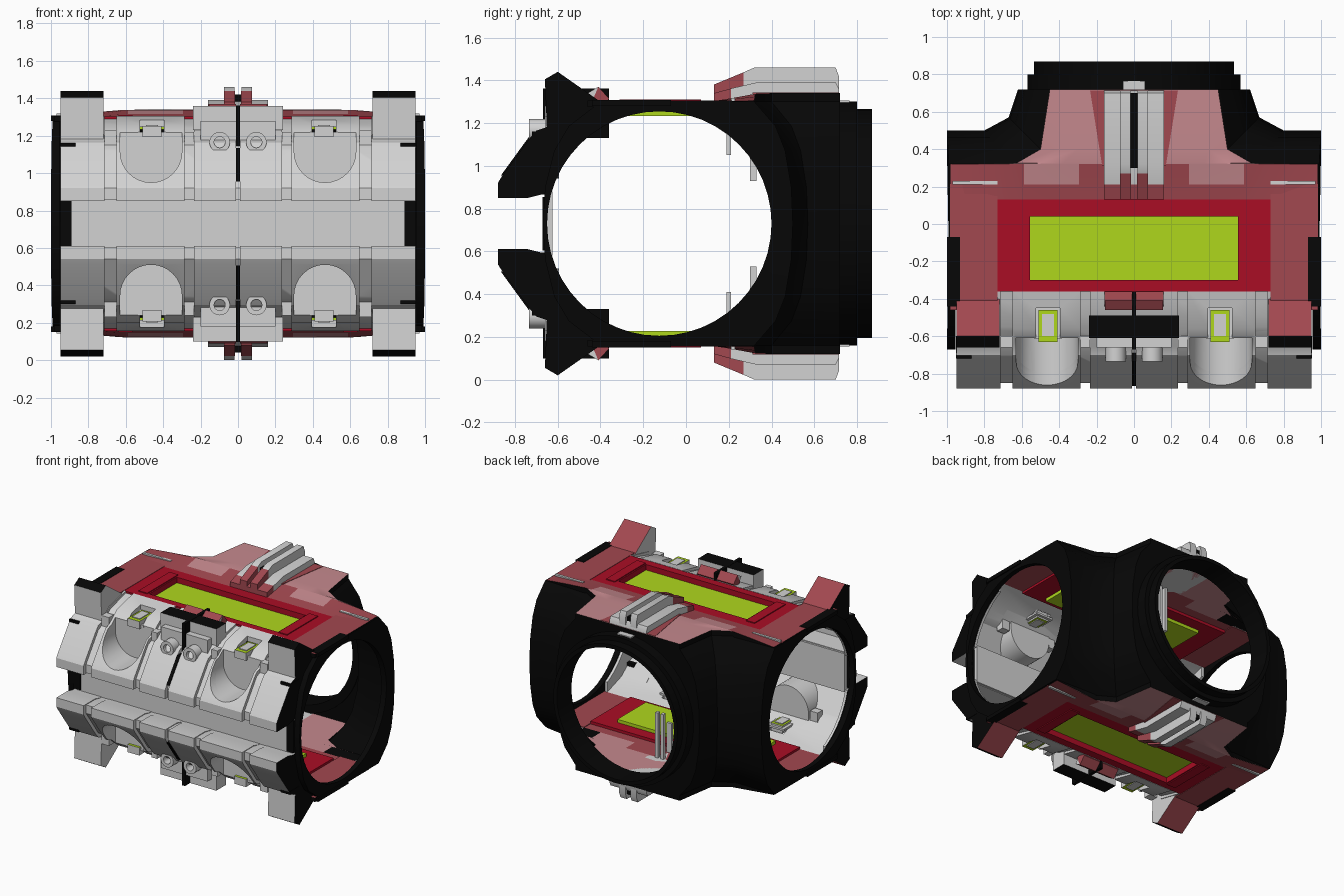
import bpy, bmesh, math

if "Cube" in bpy.data.objects:
    bpy.data.objects.remove(bpy.data.objects["Cube"])

ZC = 0.73          # mid height; parts are modelled relative to it
TY = -0.125        # y of the cross tunnel axis


def material(name, rgb):
    m = bpy.data.materials.new(name)
    m.diffuse_color = (*rgb, 1)
    m.use_nodes = True
    m.node_tree.nodes["Principled BSDF"].inputs["Base Color"].default_value = m.diffuse_color
    return m


BLACK, GREY, CRIMSON, RED, PINK, LIME = range(6)
MATS = [material("black", (0.002, 0.002, 0.002)), material("light_grey", (0.65, 0.65, 0.65)),
        material("crimson", (0.40, 0.004, 0.018)), material("dull_red", (0.36, 0.065, 0.08)),
        material("pink", (0.56, 0.25, 0.27)), material("lime", (0.43, 0.68, 0.012))]
AXES = {'x': lambda p, t: (t, p[0], p[1]), 'y': lambda p, t: (p[0], t, p[1]),
        'z': lambda p, t: (p[0], p[1], t)}


def finish(name, bm, color=GREY, mirror="", cuts=(), rule=None):
    """Turn a bmesh into an object: cut it, colour it, mirror it."""
    bmesh.ops.recalc_face_normals(bm, faces=bm.faces)
    me = bpy.data.meshes.new(name)
    bm.to_mesh(me)
    bm.free()
    ob = bpy.data.objects.new(name, me)
    bpy.context.collection.objects.link(ob)
    ob.location.z = ZC
    for c in cuts:
        mod = ob.modifiers.new("cut", 'BOOLEAN')
        mod.operation, mod.solver, mod.object = 'DIFFERENCE', 'EXACT', c
    if cuts:
        bpy.context.view_layer.update()
        dg = bpy.context.evaluated_depsgraph_get()
        me = bpy.data.meshes.new_from_object(ob.evaluated_get(dg))
        ob.modifiers.clear()
        ob.data = me
    me.materials.clear()
    for m in MATS:
        me.materials.append(m)
    for p in me.polygons:
        p.material_index = rule(p.center, p.normal) if rule else color
        p.use_smooth = True
    me.set_sharp_from_angle(angle=math.radians(30))
    if mirror:
        mod = ob.modifiers.new("mirror", 'MIRROR')
        mod.use_axis = ['x' in mirror, 'y' in mirror, 'z' in mirror]
        mod.use_mirror_merge = False
    return ob


def prism(name, pts, a, b, axis='x', **kw):
    """Extrude a profile along an axis; points are the other two coordinates."""
    bm = bmesh.new()
    lo = [bm.verts.new(AXES[axis](p, a)) for p in pts]
    hi = [bm.verts.new(AXES[axis](p, b)) for p in pts]
    bm.faces.new(lo)
    bm.faces.new(hi)
    for i in range(len(pts)):
        j = (i + 1) % len(pts)
        bm.faces.new((lo[i], lo[j], hi[j], hi[i]))
    return finish(name, bm, **kw)


def box(name, x0, x1, y0, y1, z0, z1, **kw):
    return prism(name, [(y0, z0), (y1, z0), (y1, z1), (y0, z1)], x0, x1, **kw)


def loft(name, mid, top, tip, **kw):
    """Stack half plan outlines from mid height (mid) to top and bottom (top)."""
    bm = bmesh.new()
    loops = []
    half = [(tip, 1), (0.8, 0.45), (0.6, 0.2), (0.3, 0.04)]
    for s, f in [(-s, f) for s, f in half] + [(0, 0)] + half[::-1]:
        row = [(p[0] + (q[0] - p[0]) * f, p[1] + (q[1] - p[1]) * f) for p, q in zip(mid, top)]
        row += [(-x, y) for x, y in reversed(row)]
        loops.append([bm.verts.new((x, y, 0.57 * s)) for x, y in row])
    bm.faces.new(loops[0])
    bm.faces.new(loops[-1])
    for A, B in zip(loops, loops[1:]):
        for i in range(len(A)):
            j = (i + 1) % len(A)
            bm.faces.new((A[i], A[j], B[j], B[i]))
    return finish(name, bm, **kw)


def arc(cx, r, a0, a1, n, cz=0):
    """Points on an arc; angles in degrees from straight up."""
    A = [math.radians(a0 + (a1 - a0) * i / n) for i in range(n + 1)]
    return [(cx + r * math.sin(t), cz + r * math.cos(t)) for t in A]


def circle(cx, r, n=48, cz=0):
    return arc(cx, r, 0, 360 - 360 / n, n - 1, cz)


def cutter(ob):
    ob.hide_render = True
    ob.display_type = 'WIRE'
    return ob


# front armour profiles: outer skin, then inner skin
skin = [(-0.68, 0.135), (-0.74, 0.12), (-0.88, 0.12), (-0.88, 0.19), (-0.865, 0.215), (-0.73, 0.40),
        (-0.70, 0.435), (-0.655, 0.45), (-0.56, 0.53), (-0.36, 0.575)]
prof = skin + [(-0.36, 0.55), (-0.55, 0.49), (-0.64, 0.415), (-0.69, 0.40), (-0.825, 0.20),
               (-0.825, 0.15), (-0.64, 0.15), (-0.64, 0.135)]
inset = [(-0.85, 0.125), (-0.85, 0.19), (-0.70, 0.40), (-0.64, 0.43), (-0.55, 0.51), (-0.36, 0.56),
         (-0.36, 0.545), (-0.545, 0.485), (-0.625, 0.41), (-0.675, 0.39), (-0.815, 0.195),
         (-0.815, 0.155), (-0.64, 0.155), (-0.64, 0.137), (-0.68, 0.137), (-0.74, 0.125)]

# cutters
cross_bore = cutter(prism("cross_bore_cutter", circle(TY, 0.525), -1.2, 1.2))
back_bore = cutter(prism("back_bore_cutter", circle(0, 0.505), 0.5, 1.2, 'y'))
front_gap = cutter(box("front_gap_cutter", -0.93, 0.93, -1.2, -0.36, -1, 1))
scoop_u = [(0.63, 1.0), (0.30, 1.0)] + arc(0.465, 0.165, 270, 90, 16, 0.385)
scoop = cutter(prism("scoop_cutter", scoop_u, -1.3, -0.61, 'y'))
nub_pit = cutter(box("nub_pit_cutter", 0.395, 0.525, -0.7, -0.45, 0.48, 1))
outside = cutter(prism("outside_cutter", skin + [(-0.36, 1), (-1.2, 1), (-1.2, 0.12)], 0.1, 0.8))
ring_hole = cutter(prism("ring_hole_cutter", circle(0.098, 0.03, 20, 0.435), -0.75, -0.665, 'y'))
hollow = cutter(loft("hollow_cutter",
                     [(0.955, -1), (0.955, 0.48), (0.79, 0.48), (0.655, 0.55), (0.60, 0.70)],
                     [(0.955, -1), (0.955, 0.30), (0.63, 0.30), (0.48, 0.38), (0.43, 0.70)], 1.04))

# thin-walled tunnel body with flanged openings, open under the roof plates
loft("tunnel_body", [(1, -0.67), (1, 0.5), (0.8, 0.5), (0.67, 0.57), (0.62, 0.72)],
     [(0.99, -0.4), (0.99, 0.32), (0.64, 0.32), (0.5, 0.4), (0.45, 0.72)], 1,
     color=BLACK, cuts=(hollow, cross_bore, back_bore, front_gap))

# stepped collar round the back opening
for nm, r, a, b in (("back_collar", 0.57, 0.69, 0.80), ("back_lip", 0.535, 0.78, 0.87)):
    prism(nm, circle(0, r), a, b, 'y', color=BLACK, cuts=(back_bore,))


def deck_colour(c, n):
    if abs(n.z) < 0.5 or (n.z < 0 and c.y > 0.2 and abs(c.x) > 0.6):
        return BLACK
    near_edge = c.y < 0.3 and (abs(c.x) > 0.6 or abs(c.x) < 0.2)
    return RED if c.y < 0.2 or near_edge else PINK


# roof deck: flared, rising gently toward the back
bm = bmesh.new()
grid = []
fr = [-1, -0.8, -0.6, -0.3, 0, 0.3, 0.6, 0.8, 1]
ramp = lambda v: max(0.0, min(1.0, v))
for y, w in [(0.13, 0.98), (0.21, 0.98), (0.32, 0.98), (0.325, 0.63), (0.40, 0.5), (0.72, 0.45)]:
    grid.append([(x * w, y, 0.573 + 0.037 * ramp((y - 0.14) / 0.2) * ramp((1 - abs(x * w)) / 0.35))
                 for x in fr])
up = [[bm.verts.new(p) for p in r] for r in grid]
dn = [[bm.verts.new((p[0], p[1], 0.55)) for p in r] for r in grid]
R, C = len(grid), len(fr)
for i in range(R - 1):
    for j in range(C - 1):
        for g in (up, dn):
            bm.faces.new((g[i][j], g[i][j + 1], g[i + 1][j + 1], g[i + 1][j]))
rim = ([(0, j) for j in range(C)] + [(i, C - 1) for i in range(1, R)]
       + [(R - 1, j) for j in range(C - 2, -1, -1)] + [(i, 0) for i in range(R - 2, 0, -1)])
for (a, b), (c, d) in zip(rim, rim[1:] + rim[:1]):
    bm.faces.new((up[a][b], up[c][d], dn[c][d], dn[a][b]))
finish("roof_deck", bm, mirror="z", rule=deck_colour)
prism("deck_wedge", [(0.155, 0.31), (0.17, 0.31), (0.235, 0.715), (0.155, 0.715)], 0.606, 0.613,
      'z', color=RED, mirror="xz")

# window frame, with raised side strips, and the panel in it
for nm, y0, y1 in (("frame_front", -0.36, -0.30), ("frame_back", 0.04, 0.135)):
    box(nm, -0.73, 0.73, y0, y1, 0.528, 0.573, color=CRIMSON, mirror="z")
box("frame_side", 0.555, 0.73, -0.30, 0.04, 0.528, 0.573, color=CRIMSON, mirror="xz")
box("frame_strip", 0.565, 0.64, -0.31, 0.07, 0.56, 0.58, color=CRIMSON, mirror="xz")
box("window_panel", -0.56, 0.56, -0.305, 0.045, 0.503, 0.53, color=LIME, mirror="z")

# side arms of the roof with end trims
box("roof_arm", 0.73, 0.985, -0.46, 0.215, 0.545, 0.576, mirror="xz",
    rule=lambda c, n: BLACK if n.x > 0.9 or n.y < -0.9 else RED)
box("arm_trim", 0.73, 0.97, 0.21, 0.23, 0.55, 0.588, mirror="xz")
box("arm_notch", 0.93, 1.0, -0.44, -0.07, 0.55, 0.579, color=BLACK, mirror="xz")

# corner posts
prism("corner_post", [(-0.65, 0.42), (-0.66, 0.675), (-0.60, 0.71), (-0.40, 0.57), (-0.40, 0.54),
                      (-0.52, 0.50), (-0.62, 0.42)],
      0.72, 0.95, mirror="xz", rule=lambda c, n: BLACK if n.x > 0.9 or (n.z > 0.4 and n.y < 0)
      else RED if n.z > 0.4 else GREY)
box("post_notch", 0.87, 0.953, -0.72, -0.60, 0.405, 0.43, color=BLACK, mirror="xz")

# front armour: recessed backing with raised panels, scooped in the middle ones
prism("armour_backing", inset, 0, 0.94, mirror="xz", cuts=(scoop, nub_pit))
for nm, a, b in (("centre_panel", 0.012, 0.235), ("scooped_panel", 0.285, 0.65),
                 ("end_panel", 0.715, 0.94)):
    prism(nm, prof, a, b, mirror="xz", cuts=(scoop, nub_pit) if nm == "scooped_panel" else ())
prism("armour_end_cap", skin + [(-0.36, 0.40), (-0.60, 0.135)], 0.93, 0.95, mirror="xz",
      cuts=(cross_bore,), rule=lambda c, n: BLACK if n.x > 0.9 else GREY)
prism("scoop_shell", [(0.64, 0.49), (0.29, 0.49)] + arc(0.465, 0.175, 270, 90, 16, 0.385),
      -0.85, -0.595, 'y', mirror="xz", cuts=(scoop, outside))
box("rib_clamp", 0.65, 0.715, -0.66, -0.60, 0.36, 0.50, mirror="xz")
box("small_clamp", 0.235, 0.285, -0.66, -0.60, 0.36, 0.49, mirror="xz")

# nubs sunk above the scoops, lime rim round a grey insert
box("nub_floor", 0.385, 0.535, -0.612, -0.44, 0.475, 0.49, mirror="xz")
box("nub", 0.41, 0.51, -0.63, -0.46, 0.462, 0.522, mirror="xz",
    rule=lambda c, n: LIME if abs(n.z) > 0.5 else GREY)
box("nub_insert", 0.427, 0.493, -0.60, -0.48, 0.456, 0.528, mirror="xz")

# flat band between upper and lower armour
box("front_band", -0.93, 0.93, -0.66, -0.625, -0.15, 0.15)
box("band_end", 0.89, 0.95, -0.672, -0.655, -0.125, 0.125, color=BLACK, mirror="x")

# latch in the middle of the front, top and bottom
box("latch_block", 0.012, 0.24, -0.61, -0.49, 0.50, 0.63, mirror="xz",
    rule=lambda c, n: BLACK if n.z > 0.5 else GREY)
box("latch_step", 0.012, 0.20, -0.66, -0.58, 0.42, 0.55, mirror="xz")
box("latch_seam", -0.012, 0.012, -0.67, -0.36, 0.40, 0.632, color=BLACK, mirror="z")
prism("panel_seam", [(-0.866, 0.225), (-0.735, 0.405), (-0.60, 0.405), (-0.70, 0.225)],
      -0.012, 0.012, color=BLACK, mirror="z")
prism("latch_tab", [(-0.46, 0.61), (-0.41, 0.64), (-0.385, 0.61), (-0.43, 0.56)], 0.012, 0.155,
      mirror="xz", rule=lambda c, n: RED if n.z > 0.5 else GREY)
prism("latch_tab_back", [(-0.41, 0.64), (-0.36, 0.585), (-0.38, 0.55), (-0.44, 0.57)], 0.012, 0.158,
      color=RED, mirror="xz")
prism("latch_ring", circle(0.098, 0.055, 20, 0.435), -0.735, -0.64, 'y', mirror="xz",
      cuts=(ring_hole,))

# spine on the roof behind the window: red nose, grey back
prism("spine_nose", [(0.13, 0.55), (0.13, 0.61), (0.21, 0.632), (0.21, 0.55)], 0, 0.16,
      color=RED, mirror="xz")
prism("spine_base", [(0.21, 0.55), (0.21, 0.632), (0.33, 0.66), (0.70, 0.66), (0.715, 0.63),
                     (0.715, 0.55)], 0.0, 0.16, mirror="xz")
prism("fin_nose", [(0.13, 0.58), (0.13, 0.65), (0.27, 0.708), (0.27, 0.60), (0.22, 0.58)],
      0.015, 0.075, color=RED, mirror="xz")
prism("spine_fin", [(0.27, 0.60), (0.27, 0.708), (0.32, 0.73), (0.70, 0.73), (0.715, 0.69),
                    (0.715, 0.60)], 0.02, 0.075, mirror="xz")
box("spine_slot", -0.025, 0.025, 0.30, 0.70, 0.62, 0.69, color=BLACK, mirror="z")
box("spine_tail", -0.06, 0.06, 0.70, 0.765, 0.54, 0.576, mirror="z")

# slender blades hanging inside the back tunnel
box("short_blade", -0.02, 0.02, 0.19, 0.21, 0.32, 0.55, mirror="z")
box("long_blade", 0.012, 0.035, 0.30, 0.33, 0.20, 0.55, mirror="xz")
